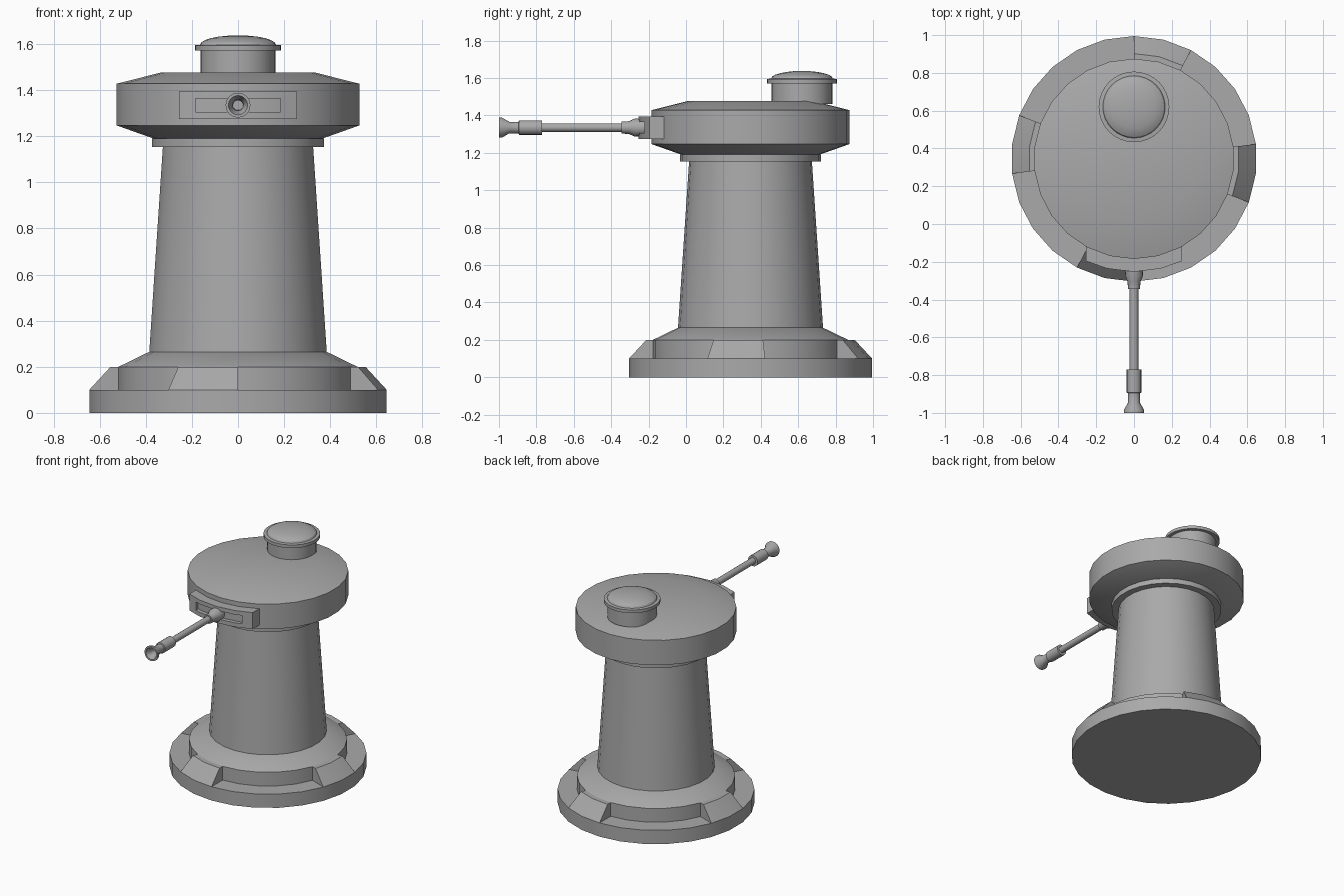
import bpy, bmesh, math

if "Cube" in bpy.data.objects:
    bpy.data.objects.remove(bpy.data.objects["Cube"])

N = 26                      # sides of the round masonry
CY = 0.345                  # tower axis
GUN_Z = 1.335

grey = bpy.data.materials.new("plain grey")
grey.diffuse_color = (0.4, 0.4, 0.4, 1)
grey.use_nodes = True
grey.node_tree.nodes["Principled BSDF"].inputs["Base Color"].default_value = grey.diffuse_color


def finish(name, bm, angle=30):
    bmesh.ops.remove_doubles(bm, verts=bm.verts, dist=1e-5)
    bmesh.ops.recalc_face_normals(bm, faces=bm.faces)
    me = bpy.data.meshes.new(name)
    bm.to_mesh(me)
    bm.free()
    ob = bpy.data.objects.new(name, me)
    bpy.context.collection.objects.link(ob)
    me.materials.append(grey)
    bpy.ops.object.select_all(action='DESELECT')
    ob.select_set(True)
    bpy.context.view_layer.objects.active = ob
    bpy.ops.object.shade_smooth_by_angle(angle=math.radians(angle))
    return ob


def direction(i, n):
    a = math.pi / 2 - 2 * math.pi * i / n
    return math.cos(a), math.sin(a)


def lathe(name, profile, place, n=N):
    """Revolve (radius, height) points; place maps (u, v, height) to space."""
    bm = bmesh.new()
    rings = []
    for r, h in profile:
        if r == 0:
            rings.append([bm.verts.new(place(0, 0, h))] * n)
        else:
            rings.append([bm.verts.new(place(r * direction(i, n)[0], r * direction(i, n)[1], h))
                          for i in range(n)])
    for a, b in zip(rings, rings[1:]):
        for i in range(n):
            j = (i + 1) % n
            bm.faces.new(list(dict.fromkeys((a[i], a[j], b[j], b[i]))))
    return finish(name, bm)


def tower(u, v, h):
    return (u, CY + v, h)


def hatch(u, v, h):
    return (u, 0.62 + v, h)


def gun(u, v, h):
    return (u, h, GUN_Z + v)


# stepped base, tapered column and collar
lathe("base", [(0, 0), (0.65, 0), (0.65, 0.1), (0.522, 0.1), (0.522, 0.2),
               (0.388, 0.265), (0, 0.265)], tower)
lathe("column", [(0.388, 0.262), (0.328, 1.16)], tower)
lathe("collar", [(0, 1.153), (0.376, 1.153), (0.376, 1.19), (0, 1.19)], tower)

# rotating head
lathe("turret_head", [(0, 1.187), (0.36, 1.187), (0.53, 1.247), (0.53, 1.428),
                      (0.34, 1.476), (0, 1.476)], tower)


# sloped buttresses on the base, each two sides wide
def buttress(start):
    bm = bmesh.new()
    section = [(0.5, 0.1), (0.65, 0.1), (0.557, 0.2), (0.5, 0.2)]
    cols = []
    for i in range(start, start + 3):
        x, y = direction(i, N)
        cols.append([bm.verts.new((r * x, CY + r * y, z)) for r, z in section])
    for a, b in zip(cols, cols[1:]):
        for k in range(4):
            m = (k + 1) % 4
            bm.faces.new((a[k], a[m], b[m], b[k]))
    bm.faces.new(cols[0])
    bm.faces.new(cols[-1])
    finish("base_buttress", bm)


for s in (0, 6, 13, 19):
    buttress(s)

# hatch with rim and domed lid
dome = [(0.165 * math.cos(t * math.pi / 12), 1.597 + 0.041 * math.sin(t * math.pi / 12))
        for t in range(6)]
lathe("hatch", [(0.163, 1.46), (0.163, 1.572), (0.187, 1.572), (0.187, 1.595)]
      + dome + [(0, 1.638)], hatch, 32)


# curved gun mount with a recessed slot
def curved_block(name, half, height, r_out, back):
    bm = bmesh.new()
    xs = [-half, -0.142, 0, 0.142, half]
    front = [(x, CY - math.sqrt(r_out ** 2 - x * x)) for x in xs]
    outline = front + [(x, back(x)) for x in reversed(xs)]
    f = bm.faces.new([bm.verts.new((x, y, GUN_Z - height / 2)) for x, y in outline])
    ext = bmesh.ops.extrude_face_region(bm, geom=[f])
    for v in ext["geom"]:
        if isinstance(v, bmesh.types.BMVert):
            v.co.z += height
    return finish(name, bm, 20)


mount = curved_block("gun_mount", 0.255, 0.12, 0.598, lambda x: -0.08)
cutter = curved_block("slot_cutter", 0.185, 0.06, 0.68,
                      lambda x: CY - math.sqrt(0.57 ** 2 - x * x))
cutter.hide_render = True
cutter.hide_viewport = True
cut = mount.modifiers.new("slot", 'BOOLEAN')
cut.operation = 'DIFFERENCE'
cut.solver = 'EXACT'
cut.object = cutter

# barrel: root socket, tube, sleeve and flared hollow muzzle
lathe("gun_socket", [(0, -0.2), (0.045, -0.2), (0.048, -0.275), (0.034, -0.305),
                     (0.032, -0.345), (0, -0.345)], gun, 16)
lathe("gun_barrel", [(0.023, -0.33), (0.023, -0.78)], gun, 16)
lathe("gun_muzzle", [(0, -0.77), (0.039, -0.77), (0.039, -0.893), (0.031, -0.895),
                     (0.031, -0.945), (0.054, -0.985), (0.054, -1.0), (0.042, -1.0),
                     (0.024, -0.955), (0.022, -0.91), (0, -0.91)], gun, 16)
